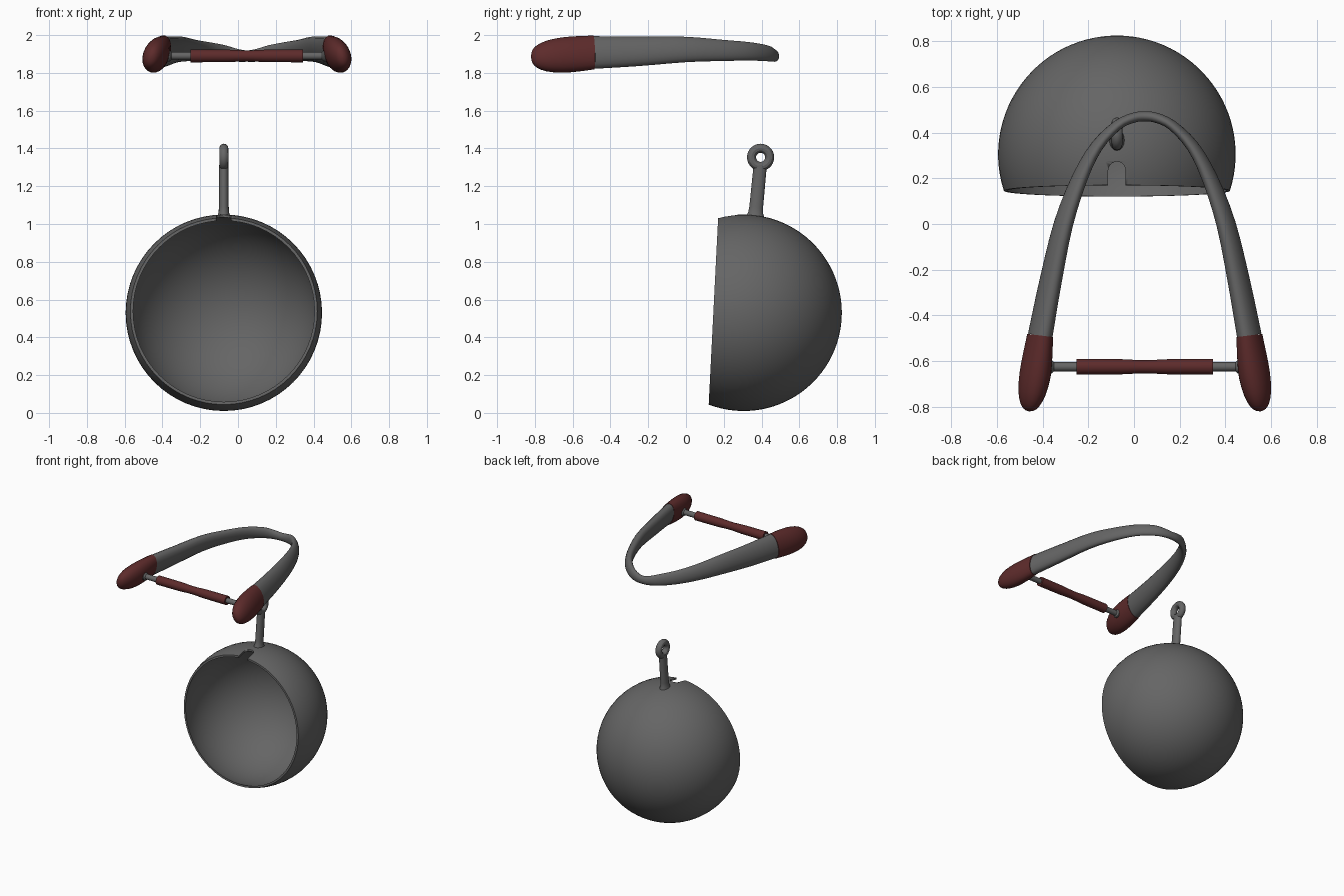
import bpy, bmesh, math
from mathutils import Vector, Matrix

if "Cube" in bpy.data.objects:
    bpy.data.objects.remove(bpy.data.objects["Cube"])


def material(name, rgb):
    m = bpy.data.materials.new(name)
    m.diffuse_color = (*rgb, 1)
    m.use_nodes = True
    m.node_tree.nodes["Principled BSDF"].inputs["Base Color"].default_value = m.diffuse_color
    return m


GREY = material("dark grey", (0.13, 0.13, 0.13))
RED = material("dark red", (0.11, 0.024, 0.024))


def finish(name, bm, mat, angle=40):
    bmesh.ops.remove_doubles(bm, verts=bm.verts, dist=1e-5)
    bmesh.ops.recalc_face_normals(bm, faces=bm.faces)
    me = bpy.data.meshes.new(name)
    bm.to_mesh(me)
    bm.free()
    me.materials.append(mat)
    ob = bpy.data.objects.new(name, me)
    bpy.context.collection.objects.link(ob)
    bpy.ops.object.select_all(action='DESELECT')
    ob.select_set(True)
    bpy.context.view_layer.objects.active = ob
    bpy.ops.object.shade_smooth_by_angle(angle=math.radians(angle))
    return ob


def skin(rings, cap=True):
    """Join equal rings of points into a tube."""
    bm = bmesh.new()
    vs = [[bm.verts.new(p) for p in r] for r in rings]
    n = len(vs[0])
    for a, b in zip(vs, vs[1:]):
        for i in range(n):
            bm.faces.new((a[i], a[(i + 1) % n], b[(i + 1) % n], b[i]))
    if cap:
        bm.faces.new(vs[0])
        bm.faces.new(vs[-1])
    return bm


def lathe(name, profile, matrix, mat, n=24, cap=True, angle=40):
    """Turn (radius, height) points around local z."""
    rings = [[matrix @ Vector((r * math.cos(2 * math.pi * i / n),
                               r * math.sin(2 * math.pi * i / n), h)) for i in range(n)]
             for r, h in profile]
    return finish(name, skin(rings, cap), mat, angle)


def smooth_path(pts, steps):
    """Catmull-Rom interpolation of tuples."""
    pts = [Vector(p) for p in pts]
    ext = [2 * pts[0] - pts[1]] + pts + [2 * pts[-1] - pts[-2]]
    out = []
    for a, b, c, d in zip(ext, ext[1:], ext[2:], ext[3:]):
        for k in range(steps):
            t = k / steps
            out.append(0.5 * (2 * b + (c - a) * t + (2 * a - 5 * b + 4 * c - d) * t * t
                              + (3 * b - a - 3 * c + d) * t ** 3))
    return out + [pts[-1]]


def strap(name, stations, mat, roll, steps, n=20, mirror=False):
    """Sweep an oval (x, y, z, half width, half height), its top leaning inward."""
    st = smooth_path(stations, steps)
    rings = []
    for i, s in enumerate(st):
        a, b = st[max(i - 1, 0)], st[min(i + 1, len(st) - 1)]
        t = Vector((b[0] - a[0], b[1] - a[1], 0)).normalized()
        side, up = Vector((t.y, -t.x, 0)), Vector((0, 0, 1))
        r = roll * min(1, abs(s[0]) / 0.3)
        u = up * math.cos(r) + side * math.sin(r)
        w = side * math.cos(r) - up * math.sin(r)
        ring = []
        for k in range(n):
            q = 2 * math.pi * k / n
            p = Vector(s[:3]) + w * s[3] * math.cos(q) + u * s[4] * math.sin(q)
            ring.append((HANDLE_X + (-p.x if mirror else p.x), p.y, p.z))
        rings.append(ring)
    return finish(name, skin(rings), mat, 50)


HANDLE_X = 0.047
BOWL = Vector((-0.075, 0.305, 0.53))

# Bowl: thin open sphere, its mouth facing forward with a small tilt
OUT, INN, MOUTH = 0.52, 0.506, -0.16


def arc(r):
    a0 = math.acos(MOUTH / r)
    return [(max(r * math.sin(a0 * k / 28), 1e-6), r * math.cos(a0 * k / 28)) for k in range(29)]


place = Matrix.Translation(BOWL) @ Matrix.Rotation(math.radians(-92.9), 4, 'X')
bowl = lathe("bowl", arc(OUT) + arc(INN)[::-1], place, GREY, n=64, cap=False)

# Round-ended notch in the top of the rim
half = [(-0.038, 0.0), (-0.038, 0.235)]
half += [(0.038 * math.cos(q), 0.235 + 0.038 * math.sin(q))
         for q in [math.pi * (1 - k / 10) for k in range(1, 10)]]
half += [(0.038, 0.235), (0.038, 0.0)]
cutter = finish("notch_cutter", skin([[(BOWL.x + x, y, z) for x, y in half]
                                      for z in (0.9, 1.2)]), GREY)
cutter.hide_render = True
cut = bowl.modifiers.new("notch", 'BOOLEAN')
cut.operation, cut.object, cut.solver = 'DIFFERENCE', cutter, 'EXACT'
bpy.context.view_layer.objects.active = bowl
bpy.ops.object.modifier_apply(modifier=cut.name)
bpy.data.objects.remove(cutter)

# Stem: oval post leaning back a little, flared at its foot
foot, head = Vector((BOWL.x, 0.366, 1.03)), Vector((BOWL.x, 0.393, 1.312))
lean = (head - foot).to_track_quat('Z', 'X').to_matrix().to_4x4()
length = (head - foot).length
lathe("stem", [(0.036, 0), (0.033, 0.015), (0.028, 0.03), (0.026, 0.06), (0.025, length)],
      Matrix.Translation(foot) @ lean @ Matrix.Diagonal(
          (1.0, 1.4, 1, 1) if abs((lean @ Vector((1, 0, 0))).x) > 0.5 else (1.4, 1.0, 1, 1)),
      GREY, n=16)

# Eye ring on the stem
bpy.ops.mesh.primitive_torus_add(major_radius=0.048, minor_radius=0.024, major_segments=28,
                                 minor_segments=12, location=(BOWL.x, 0.395, 1.353),
                                 rotation=(0, math.pi / 2, 0))
ring = bpy.context.object
ring.name = "eye_ring"
ring.data.materials.append(GREY)
bpy.ops.object.shade_smooth_by_angle()

# Arched handle: half of the stations, then mirrored
arm = [(-0.458, -0.49, 1.908, 0.050, 0.090), (-0.412, -0.25, 1.914, 0.045, 0.081),
       (-0.356, 0.0, 1.924, 0.039, 0.070), (-0.285, 0.20, 1.919, 0.032, 0.058),
       (-0.21, 0.34, 1.914, 0.026, 0.050), (-0.12, 0.432, 1.904, 0.022, 0.043),
       (-0.05, 0.465, 1.893, 0.022, 0.034)]
apex = [(0, 0.471, 1.889, 0.022, 0.030)]
strap("handle_arch", arm + apex + [(-s[0], *s[1:]) for s in arm[::-1]], GREY,
      math.radians(17), 3)

# Rounded handle tips
tip = [(-0.508, -0.82, 1.885, 0.003, 0.005), (-0.507, -0.813, 1.885, 0.022, 0.034),
       (-0.503, -0.79, 1.886, 0.041, 0.060), (-0.494, -0.74, 1.889, 0.058, 0.083),
       (-0.480, -0.66, 1.894, 0.066, 0.096), (-0.468, -0.57, 1.901, 0.061, 0.097),
       (-0.458, -0.488, 1.908, 0.053, 0.093)]
for label, flip in (("left_tip", False), ("right_tip", True)):
    strap(label, tip, RED, math.radians(17), 2, mirror=flip)

# Cross bar between the tips: rod with end collars, and a waisted grip
bar = Matrix.Translation((HANDLE_X, -0.625, 1.89)) @ Matrix.Rotation(math.pi / 2, 4, 'Y')
lathe("cross_rod", [(0.03, -0.45), (0.03, -0.408), (0.02, -0.398),
                    (0.02, 0.398), (0.03, 0.408), (0.03, 0.45)], bar, GREY, n=16)
lathe("bar_grip", [(0.034, -0.298), (0.033, -0.1), (0.029, -0.02), (0.029, 0.02),
                   (0.033, 0.1), (0.034, 0.298)], bar, RED, n=20)
